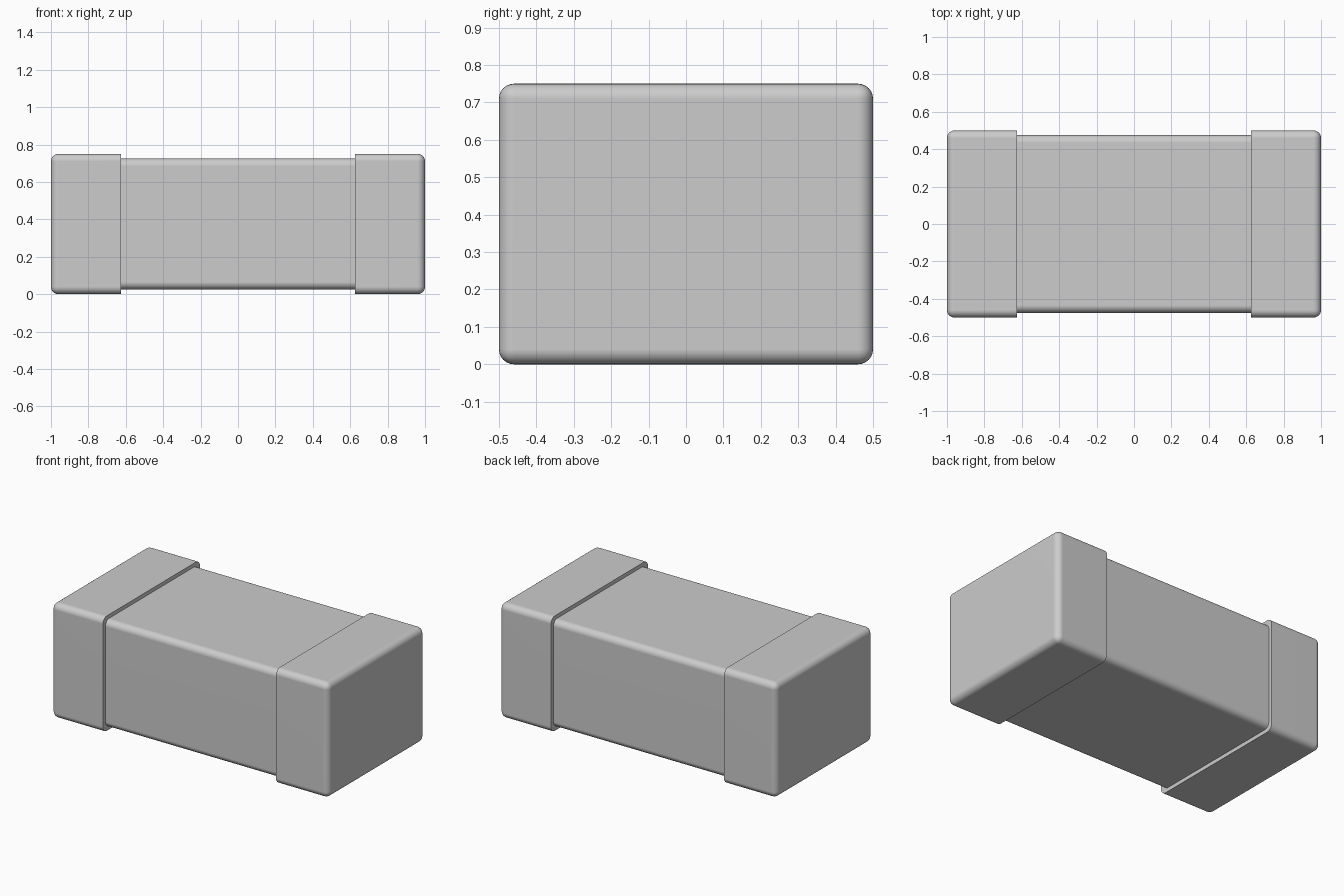
import bpy
import bmesh
import math

default = bpy.data.objects.get("Cube")
if default:
    bpy.data.objects.remove(default, do_unlink=True)

# Single flat grey
GREY = (0.604, 0.604, 0.604, 1.0)
grey = bpy.data.materials.new("light grey")
grey.diffuse_color = GREY
grey.use_nodes = True
grey.node_tree.nodes["Principled BSDF"].inputs["Base Color"].default_value = GREY

MID_Z = 0.375


def rounded_block(name, x0, x1, half_y, half_z, radius, sharp_ends):
    """Box from x0 to x1 with rounded edges; the ends listed by x stay sharp."""
    bm = bmesh.new()
    bmesh.ops.create_cube(bm, size=1.0)
    for v in bm.verts:
        v.co.x = x0 if v.co.x < 0 else x1
        v.co.y *= 2 * half_y
        v.co.z = MID_Z + v.co.z * 2 * half_z
    rounded = [e for e in bm.edges
               if not any(all(abs(v.co.x - x) < 1e-5 for v in e.verts)
                          for x in sharp_ends)]
    bmesh.ops.bevel(bm, geom=rounded, offset=radius, segments=6, profile=0.5,
                    affect='EDGES', clamp_overlap=True)
    bmesh.ops.recalc_face_normals(bm, faces=bm.faces)
    mesh = bpy.data.meshes.new(name)
    bm.to_mesh(mesh)
    bm.free()
    mesh.materials.append(grey)
    obj = bpy.data.objects.new(name, mesh)
    bpy.context.collection.objects.link(obj)
    # Smooth rounded edges, flat sides
    bpy.ops.object.select_all(action='DESELECT')
    obj.select_set(True)
    bpy.context.view_layer.objects.active = obj
    bpy.ops.object.shade_smooth_by_angle(angle=math.radians(35))
    weighted = obj.modifiers.new("flat sides", 'WEIGHTED_NORMAL')
    weighted.keep_sharp = True
    return obj


# Central body, tucked slightly into both caps
rounded_block("body", -0.64, 0.64, 0.475, 0.35, 0.04, (-0.64, 0.64))

# End caps, sharp on the side facing the body
for name, side in (("left_cap", 1), ("right_cap", -1)):
    inner = 0.625 * side
    rounded_block(name, min(inner, side), max(inner, side),
                  0.5, 0.375, 0.04, (inner,))
